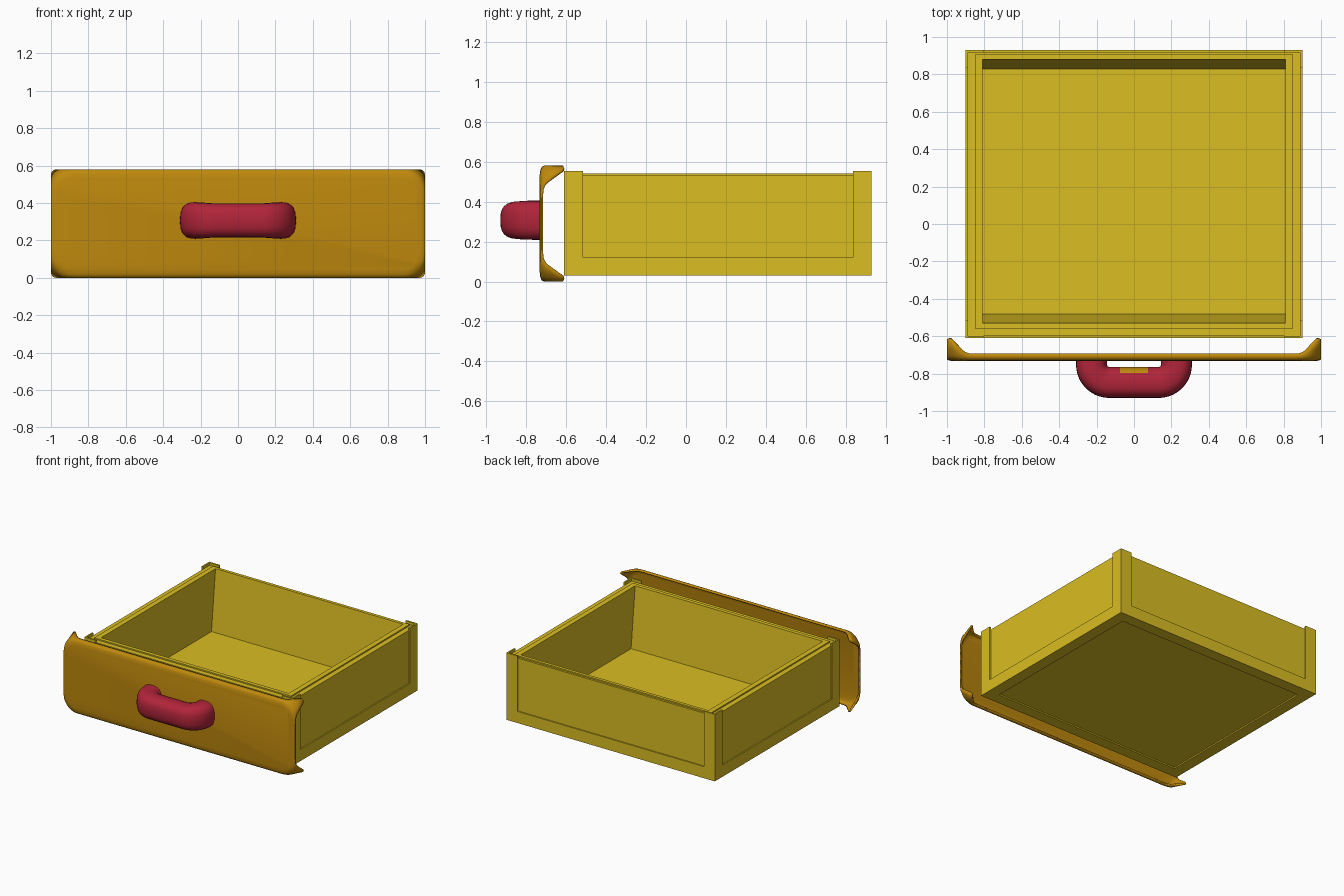
import bpy, bmesh, math
from mathutils import Vector

cube = bpy.data.objects.get("Cube")
if cube:
    bpy.data.objects.remove(cube, do_unlink=True)


def material(name, rgb):
    m = bpy.data.materials.new(name)
    m.use_nodes = True
    m.diffuse_color = (*rgb, 1)
    m.node_tree.nodes["Principled BSDF"].inputs["Base Color"].default_value = (*rgb, 1)
    return m


yellow = material("yellow wood", (0.70, 0.51, 0.016))
orange = material("orange wood", (0.52, 0.25, 0.004))
red = material("red handle paint", (0.44, 0.018, 0.041))


def loft(name, loops, mat, cap_start=True, cap_end=True):
    """Skin a series of closed loops that have equal point counts."""
    bm = bmesh.new()
    rings = [[bm.verts.new(p) for p in loop] for loop in loops]
    n = len(rings[0])
    for a, b in zip(rings, rings[1:]):
        for i in range(n):
            j = (i + 1) % n
            bm.faces.new((a[i], a[j], b[j], b[i]))
    if cap_start:
        bm.faces.new(rings[0])
    if cap_end:
        bm.faces.new(rings[-1])
    bmesh.ops.recalc_face_normals(bm, faces=bm.faces)
    mesh = bpy.data.meshes.new(name)
    bm.to_mesh(mesh)
    bm.free()
    mesh.materials.append(mat)
    ob = bpy.data.objects.new(name, mesh)
    bpy.context.collection.objects.link(ob)
    return ob


def smooth(ob, degrees):
    bpy.ops.object.select_all(action='DESELECT')
    ob.select_set(True)
    bpy.context.view_layer.objects.active = ob
    bpy.ops.object.shade_smooth_by_angle(angle=math.radians(degrees))


# Drawer box: recessed underside, plinth, set-back walls, raised inner rim, tapered cavity
X, FRONT, BACK = 0.90, -0.61, 0.93


def rect(ix, front, back, z):
    x, y0, y1 = X - ix, FRONT + front, BACK - back
    return [(-x, y0, z), (x, y0, z), (x, y1, z), (-x, y1, z)]


def even(i, z):
    return rect(i, i, i, z)


loft("drawer_box", [
    even(0.09, 0.04), even(0.09, 0.03), even(0, 0.03), even(0, 0.12),
    even(0.01, 0.12), even(0.01, 0.532),
    rect(0.05, 0.05, 0.025, 0.532), rect(0.05, 0.05, 0.025, 0.542),
    rect(0.09, 0.08, 0.05, 0.542), rect(0.09, 0.13, 0.10, 0.07)], yellow)

# Thin L-shaped corner posts standing slightly above the walls
ARM, THICK = 0.095, 0.012
ell = [(0, 0), (ARM, 0), (ARM, THICK), (THICK, THICK), (THICK, ARM), (0, ARM)]
for side, sx in (("left", 1), ("right", -1)):
    for end, y, sy in (("front", FRONT, 1), ("back", BACK, -1)):
        loft(f"{end}_{side}_post",
             [[(sx * (X - u), y + sy * v, z) for u, v in ell] for z in (0.12, 0.553)],
             yellow)

# Front panel: thin dished shell whose rim sweeps back at the four corners
HALF_W, HALF_H, FACE_Y = 1.0, 0.29, -0.733
EDGE = (0.25, 0.18, 0.14, 0.12, 0.1, 0.085)
ARC_STEPS = 8


def corner(inset, radius):
    """Points around one corner as (dx, dz, blend), side edge to top edge."""
    pts = [(inset, d, 0) for d in EDGE]
    for k in range(ARC_STEPS + 1):
        a = math.pi / 2 * k / ARC_STEPS
        pts.append((inset + radius * (1 - math.cos(a)),
                    inset + radius * (1 - math.sin(a)), k / ARC_STEPS))
    return pts + [(d, inset, 1) for d in reversed(EDGE)]


def panel_loop(inset, radius, t):
    loop = []
    for sx, sz in ((1, 1), (-1, 1), (-1, -1), (1, -1)):
        pts = corner(inset, radius)
        if sx != sz:
            pts.reverse()
        for dx, dz, blend in pts:
            rim = 0.018 + 0.022 * blend
            sweep = math.exp(-(max(dx, dz) / 0.075) ** 3)
            depth = rim + (0.12 - rim) * sweep
            loop.append((sx * (HALF_W - dx), FACE_Y + depth * t, HALF_H + sz * (HALF_H - dz)))
    return loop


panel = loft("front_panel", [
    panel_loop(0.05, 0.03, 0), panel_loop(0.02, 0.06, 0.1),
    panel_loop(0.005, 0.075, 0.28), panel_loop(0.0, 0.075, 0.55),
    panel_loop(0.0, 0.03, 1)], orange, cap_end=False)
shell = panel.modifiers.new("thickness", 'SOLIDIFY')
shell.thickness = 0.012
shell.offset = -1
smooth(panel, 45)

# Handle: rounded section swept along a U-shaped path
ARM_X, BAR_Y, BEND, MID_Z = 0.227, -0.847, 0.095, 0.307
HALF_THICK, PATCH = 0.083, 0.075
half = [(ARM_X, FACE_Y + 0.015, 0.098)]
for k in range(11):
    a = math.pi / 2 * k / 10
    half.append((ARM_X - BEND + BEND * math.cos(a),
                 BAR_Y + BEND - BEND * math.sin(a), 0.098 - 0.007 * (k / 10) ** 2))
half.append((PATCH, BAR_Y, 0.091))
path = half + [(-x, y, h) for x, y, h in reversed(half)]


def power(v, e):
    return math.copysign(abs(v) ** e, v)


sections = []
for i, (x, y, h) in enumerate(path):
    a, b = path[max(i - 1, 0)], path[min(i + 1, len(path) - 1)]
    tangent = Vector((b[0] - a[0], b[1] - a[1])).normalized()
    nx, ny = -tangent.y, tangent.x
    ring = []
    for k in range(24):
        t = 2 * math.pi * k / 24
        w = HALF_THICK * power(math.cos(t), 0.75)
        ring.append((x + nx * w, y + ny * w, MID_Z + h * power(math.sin(t), 0.75)))
    sections.append(ring)
handle = loft("handle", sections, red)

# Bare wood patch on the inner side of the grip
handle.data.materials.append(orange)
for face in handle.data.polygons:
    if abs(face.center.x) < PATCH and face.normal.y > 0.5:
        face.material_index = 1
smooth(handle, 50)
